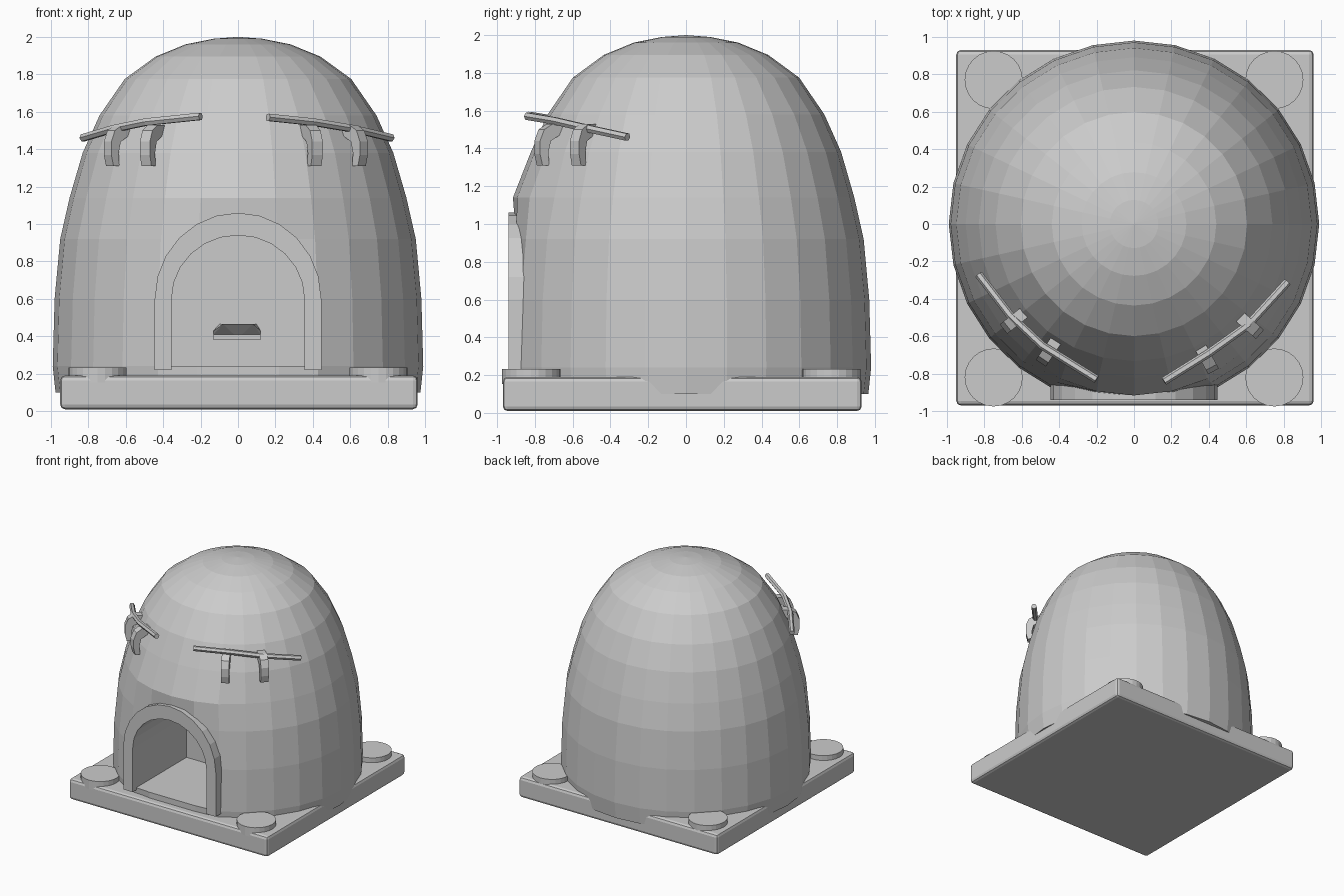
import bpy, bmesh, math
from mathutils import Vector, Matrix

if "Cube" in bpy.data.objects:
    bpy.data.objects.remove(bpy.data.objects["Cube"])

grey = bpy.data.materials.new("plain_grey")
grey.use_nodes = True
grey.diffuse_color = (0.6, 0.6, 0.6, 1)
grey.node_tree.nodes["Principled BSDF"].inputs["Base Color"].default_value = (0.6, 0.6, 0.6, 1)


def finish(name, bm):
    bmesh.ops.recalc_face_normals(bm, faces=bm.faces[:])
    mesh = bpy.data.meshes.new(name)
    bm.to_mesh(mesh)
    bm.free()
    mesh.materials.append(grey)
    ob = bpy.data.objects.new(name, mesh)
    bpy.context.collection.objects.link(ob)
    return ob


def prism(name, outline, y0, y1, matrix=Matrix()):
    """Extrude an x-z outline from y0 to y1."""
    bm = bmesh.new()
    face = bm.faces.new([bm.verts.new((x, y0, z)) for x, z in outline])
    new = bmesh.ops.extrude_face_region(bm, geom=[face])["geom"]
    bmesh.ops.translate(bm, vec=(0, y1 - y0, 0),
                        verts=[v for v in new if isinstance(v, bmesh.types.BMVert)])
    bm.transform(matrix)
    return finish(name, bm)


def arch(half, foot, spring, top, steps=12):
    """Points over an arch, from right foot to left foot."""
    pts = [(half, foot)]
    for i in range(steps + 1):
        a = math.pi * i / steps
        pts.append((half * math.cos(a), spring + (top - spring) * math.sin(a)))
    return pts + [(-half, foot)]


# base slab with softened edges
bm = bmesh.new()
bmesh.ops.create_cube(bm, size=1)
bm.transform(Matrix.Translation((0.005, -0.02, 0.1)) @ Matrix.Diagonal((1.91, 1.9, 0.18, 1)))
bmesh.ops.bevel(bm, geom=bm.edges[:], offset=0.025, segments=2, affect='EDGES', profile=0.5)
finish("base_slab", bm)

# round corner pads
for side, sx in (("right", -0.75), ("left", 0.75)):
    for end, y in (("front", -0.82), ("back", 0.77)):
        bm = bmesh.new()
        bmesh.ops.create_cone(bm, cap_ends=True, segments=24, radius1=0.155, radius2=0.155, depth=0.08)
        bm.transform(Matrix.Translation((sx, y, 0.192)))
        finish(f"pad_{end}_{side}", bm)

# faceted dome: lathe profile of radius and height
profile = [(0.975, 0.1), (0.99, 0.24), (0.98, 0.6), (0.95, 0.92), (0.9, 1.14),
           (0.83, 1.38), (0.74, 1.58), (0.605, 1.775), (0.44, 1.895),
           (0.28, 1.96), (0.13, 1.99)]
SEG = 28
bm = bmesh.new()
rings = []
for r, z in profile:
    ring = []
    for i in range(SEG):
        a = 2 * math.pi * i / SEG + math.pi / 2
        x, y = r * math.cos(a), r * math.sin(a) * 0.99
        # front is pressed flat around the doorway, with a slight brow above
        if z < 1.0:
            y = max(y, -0.9)
        elif z < 1.2 and y < -0.7:
            y -= 0.025
        ring.append(bm.verts.new((x, y, z)))
    rings.append(ring)
for low, high in zip(rings, rings[1:]):
    for i in range(SEG):
        j = (i + 1) % SEG
        bm.faces.new((low[i], low[j], high[j], high[i]))
tip = bm.verts.new((0, 0, 2))
for i in range(SEG):
    bm.faces.new((rings[-1][i], rings[-1][(i + 1) % SEG], tip))
bm.faces.new(rings[0])
dome = finish("dome", bm)

# arched room cut into the dome
cutter = prism("room_cutter", arch(0.355, 0.24, 0.6, 0.94), -1.2, -0.2)
cutter.hide_render = True
cutter.hide_viewport = True
cut = dome.modifiers.new("room", 'BOOLEAN')
cut.operation = 'DIFFERENCE'
cut.solver = 'EXACT'
cut.object = cutter

# raised door frame
outer = arch(0.445, 0.22, 0.6, 1.06)
inner = arch(0.355, 0.22, 0.6, 0.94)
prism("door_frame", outer + inner[::-1], -0.94, -0.84)

# small hooded box on the room's back wall
prism("wall_box_lip", [(-0.13, 0.38), (0.12, 0.38), (0.12, 0.41), (-0.13, 0.41)], -0.26, -0.19)
bm = bmesh.new()
back = [bm.verts.new(p) for p in ((-0.13, -0.2, 0.41), (0, -0.2, 0.39), (0.12, -0.2, 0.41))]
front = [bm.verts.new(p) for p in ((-0.13, -0.22, 0.43), (-0.08, -0.28, 0.465),
                                   (0.08, -0.28, 0.465), (0.12, -0.22, 0.43))]
rear = [bm.verts.new((x, -0.19, 0.465)) for x in (-0.1, 0.1)]
bmesh.ops.convex_hull(bm, input=back + front + rear)
finish("wall_box_hood", bm)

# bent brow rails
rails = {
    "right": [(-0.83, -0.27, 1.46), (-0.66, -0.49, 1.51), (-0.49, -0.65, 1.545), (-0.2, -0.83, 1.575)],
    "left": [(0.82, -0.31, 1.46), (0.61, -0.54, 1.51), (0.4, -0.69, 1.545), (0.16, -0.84, 1.57)],
}
for side, pts in rails.items():
    curve = bpy.data.curves.new("brow_rail_" + side, 'CURVE')
    curve.dimensions = '3D'
    curve.bevel_depth = 0.022
    curve.bevel_resolution = 1
    curve.use_fill_caps = True
    line = curve.splines.new('POLY')
    line.points.add(len(pts) - 1)
    for p, co in zip(line.points, pts):
        p.co = (*co, 1)
    line.use_smooth = False
    curve.materials.append(grey)
    bpy.context.collection.objects.link(bpy.data.objects.new("brow_rail_" + side, curve))

# curved brackets under the rails, turned to face outwards
hook = [(0.74, 1.53), (0.82, 1.53), (0.87, 1.5), (0.895, 1.44), (0.895, 1.37), (0.88, 1.31),
        (0.84, 1.31), (0.845, 1.38), (0.83, 1.44), (0.76, 1.48)]
for name, x, y in (("outer_right", -0.67, -0.54), ("inner_right", -0.475, -0.71),
                   ("inner_left", 0.41, -0.76), ("outer_left", 0.65, -0.57)):
    turn = Matrix.Rotation(math.atan2(y, x), 4, 'Z')
    prism("rail_bracket_" + name, hook, -0.032, 0.032, turn)
